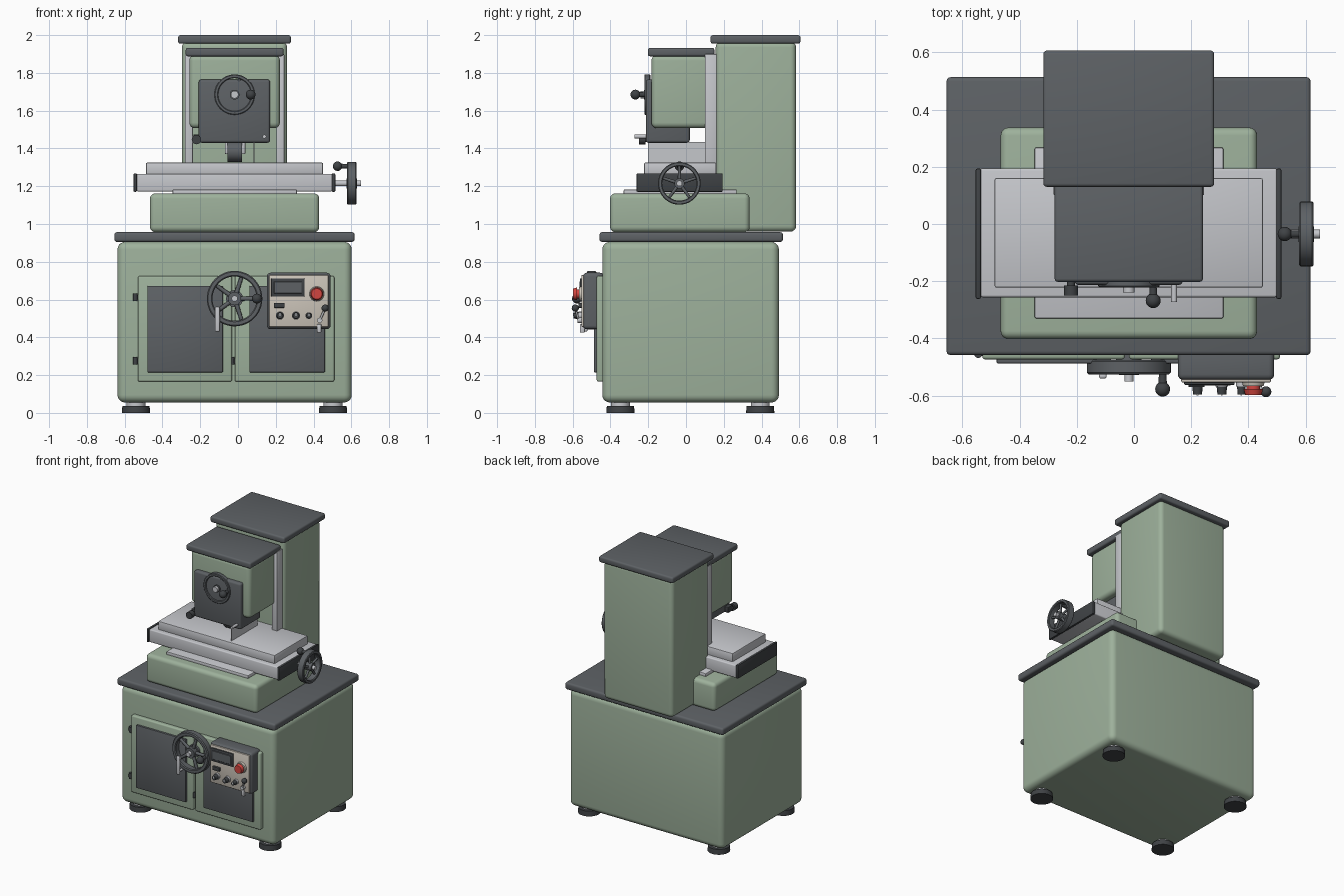
import bpy, bmesh
from math import pi, cos, sin
from mathutils import Vector, Matrix

if "Cube" in bpy.data.objects:
    bpy.data.objects.remove(bpy.data.objects["Cube"])


def material(name, rgb):
    m = bpy.data.materials.new(name)
    m.diffuse_color = (*rgb, 1)
    m.use_nodes = True
    m.node_tree.nodes["Principled BSDF"].inputs["Base Color"].default_value = m.diffuse_color
    return m


GREEN = material("green_paint", (0.34, 0.44, 0.33))
DARK = material("dark_paint", (0.11, 0.12, 0.13))
BLACK = material("black_plastic", (0.05, 0.055, 0.06))
STEEL = material("steel", (0.56, 0.57, 0.60))
BEIGE = material("panel_beige", (0.62, 0.57, 0.50))
RED = material("stop_red", (0.65, 0.06, 0.05))


def finish(bm, name, mat):
    me = bpy.data.meshes.new(name)
    bm.to_mesh(me)
    bm.free()
    ob = bpy.data.objects.new(name, me)
    bpy.context.collection.objects.link(ob)
    me.materials.append(mat)
    bpy.ops.object.select_all(action='DESELECT')
    ob.select_set(True)
    bpy.context.view_layer.objects.active = ob
    bpy.ops.object.shade_smooth_by_angle(angle=0.6)
    return ob


def box(name, x, y, z, mat, bevel=0.008, seg=3):
    """Bevelled box from (min, max) ranges."""
    bm = bmesh.new()
    bmesh.ops.create_cube(bm, size=1)
    for v in bm.verts:
        v.co = [(r[0] + r[1]) / 2 + c * (r[1] - r[0]) for r, c in zip((x, y, z), v.co)]
    if bevel:
        bmesh.ops.bevel(bm, geom=bm.edges[:], offset=bevel, segments=seg,
                        profile=0.5, affect='EDGES')
    return finish(bm, name, mat)


def rod_into(bm, a, b, r1, r2, sides=24):
    a, b = Vector(a), Vector(b)
    d = b - a
    mtx = Matrix.Translation((a + b) / 2) @ d.to_track_quat('Z', 'Y').to_matrix().to_4x4()
    bmesh.ops.create_cone(bm, cap_ends=True, segments=sides, radius1=r1, radius2=r2,
                          depth=d.length, matrix=mtx)


def rod(name, a, b, r, mat, r2=None, sides=24):
    bm = bmesh.new()
    rod_into(bm, a, b, r, r if r2 is None else r2, sides)
    return finish(bm, name, mat)


def ball(name, c, r, mat):
    bm = bmesh.new()
    bmesh.ops.create_uvsphere(bm, u_segments=20, v_segments=12, radius=r,
                              matrix=Matrix.Translation(c))
    return finish(bm, name, mat)


def handwheel(name, centre, axis, radius, rim, width, spokes, start, mat):
    """Rim of rectangular section, spokes and hub; wheel axis is X or Y."""
    bm = bmesh.new()
    w, c = width / 2, min(rim, width) * 0.2
    i, o = radius - rim, radius
    prof = [(i, -w + c), (i + c, -w), (o - c, -w), (o, -w + c),
            (o, w - c), (o - c, w), (i + c, w), (i, w - c)]
    n = 48
    rings = [[bm.verts.new((r * cos(2 * pi * k / n), r * sin(2 * pi * k / n), h))
              for r, h in prof] for k in range(n)]
    for k in range(n):
        a, b = rings[k], rings[(k + 1) % n]
        for j in range(8):
            m = (j + 1) % 8
            bm.faces.new((a[j], b[j], b[m], a[m]))
    for k in range(spokes):
        t = start + 2 * pi * k / spokes
        e = radius - rim * 0.6
        rod_into(bm, (0, 0, 0), (e * cos(t), e * sin(t), 0), radius * .085, radius * .065, 12)
    rod_into(bm, (0, 0, -width * .55), (0, 0, width * .55), radius * .24, radius * .24)
    bmesh.ops.recalc_face_normals(bm, faces=bm.faces[:])
    # local x, y, z to world columns
    cols = ((1, 0, 0), (0, 0, 1), (0, -1, 0)) if axis == 'Y' else ((0, 1, 0), (0, 0, 1), (1, 0, 0))
    rot = Matrix(cols).transposed().to_4x4()
    bm.transform(Matrix.Translation(centre) @ rot)
    return finish(bm, name, mat)


# cabinet, worktop and feet
box("cabinet", (-.638, .602), (-.443, .492), (.055, .905), GREEN, .04, 5)
box("cabinet_top", (-.655, .617), (-.458, .513), (.905, .957), DARK, .014)
for x in (-.54, .503):
    for y in (-.347, .393):
        rod("foot_pad", (x, y, 0), (x, y, .037), .075, BLACK, .072, 32)
        rod("foot_stem", (x, y, .03), (x, y, .07), .05, STEEL)

# doors with inset panels, hinges and pull
for side, x0, x1, p0, p1 in (("left", -.53, -.032, -.48, -.08), ("right", -.017, .51, .06, .46)):
    box(side + "_door", (x0, x1), (-.473, -.43), (.165, .725), GREEN, .01)
    box(side + "_door_panel", (p0, p1), (-.487, -.46), (.215, .672), DARK, .004, 2)
    for z in (.275, .612):
        rod(side + "_door_hinge", (x0 - .014, -.455, z - .02), (x0 - .014, -.455, z + .02), .013, BLACK)
        box(side + "_hinge_leaf", (x0 - .027, x0 + .005), (-.462, -.44), (z - .013, z + .013), BLACK, .002, 1)
box("door_pull", (-.122, -.096), (-.54, -.522), (.43, .562), STEEL, .007)
for z in (.45, .54):
    rod("door_pull_post", (-.109, -.465, z), (-.109, -.527, z), .008, STEEL)

# front handwheel
handwheel("front_handwheel", (-.018, -.5, .605), 'Y', .147, .03, .05, 5, 0, DARK)
rod("front_wheel_shaft", (-.018, -.45, .605), (-.018, -.55, .605), .016, STEEL)
rod("front_wheel_boss", (-.018, -.44, .605), (-.018, -.49, .605), .045, DARK)
rod("front_wheel_handle", (.1, -.5, .605), (.1, -.57, .605), .011, BLACK, .016)
ball("front_wheel_knob", (.1, -.577, .605), .026, BLACK)

# control box
box("control_box", (.153, .49), (-.545, -.435), (.443, .742), DARK, .02, 4)
box("control_face", (.165, .478), (-.554, -.535), (.455, .73), BEIGE, .005, 2)
box("display_frame", (.175, .352), (-.562, -.55), (.615, .712), BLACK, .004, 2)
box("display_glass", (.19, .337), (-.565, -.555), (.632, .695), DARK, .002, 1)
rod("stop_collar", (.417, -.55, .63), (.417, -.566, .63), .04, BEIGE, .036, 32)
rod("stop_stem", (.417, -.56, .63), (.417, -.58, .63), .024, RED)
rod("stop_button", (.417, -.576, .63), (.417, -.598, .63), .034, RED, .028, 32)
box("rocker_switch", (.19, .247), (-.57, -.55), (.556, .583), BLACK, .004, 2)
for x, r in ((.222, .022), (.307, .022), (.375, .018)):
    rod("dial_skirt", (x, -.55, .515), (x, -.568, .515), r, STEEL)
    rod("dial", (x, -.565, .515), (x, -.596, .515), r * .85, BLACK, r * .7)
    box("dial_mark", (x - .003, x + .003), (-.599, -.59), (.513, .513 + r * .7), STEEL, 0)
rod("switch_lever_pivot", (.433, -.54, .49), (.433, -.575, .49), .014, STEEL)
rod("switch_lever", (.433, -.568, .49), (.46, -.585, .55), .006, STEEL)
ball("switch_lever_ball", (.461, -.586, .555), .019, BLACK)
box("key_tab", (.418, .442), (-.562, -.535), (.425, .47), STEEL, .005, 2)

# machine bed, saddle and table
box("bed", (-.466, .43), (-.402, .337), (.957, 1.162), GREEN, .028, 5)
box("saddle_ways", (-.347, .312), (-.33, .268), (1.155, 1.183), STEEL, .006, 2)
box("table", (-.537, .5), (-.256, .194), (1.172, 1.265), STEEL, .008)
for x in (-.553, .497):
    box("table_end_cap", (x, x + .018), (-.262, .194), (1.17, 1.268), BLACK, .006, 2)
box("magnetic_chuck", (-.487, .45), (-.222, .16), (1.26, 1.325), STEEL, .006, 2)

# table handwheel
handwheel("table_handwheel", (.602, -.035, 1.215), 'X', .113, .022, .05, 5, pi / 2, DARK)
rod("table_wheel_shaft", (.5, -.035, 1.215), (.65, -.035, 1.215), .015, STEEL)
rod("table_wheel_handle", (.6, -.035, 1.306), (.53, -.035, 1.306), .011, BLACK, .014)
ball("table_wheel_knob", (.527, -.035, 1.306), .025, BLACK)

# column, slide rails and cap
box("column", (-.297, .26), (.157, .583), (.96, 1.965), GREEN, .03, 5)
box("column_cap", (-.317, .28), (.13, .606), (1.955, 2.0), DARK, .012)
for x in (-.281, .203):
    box("column_rail", (x, x + .042), (.1, .165), (1.165, 1.9), STEEL, .005, 2)

# grinding head
box("head", (-.258, .222), (-.183, .125), (1.507, 1.895), GREEN, .03, 5)
box("head_cap", (-.277, .241), (-.202, .15), (1.888, 1.932), DARK, .011)
box("wheel_guard", (-.208, .17), (-.213, .02), (1.43, 1.765), DARK, .014, 3)
rod("grinding_wheel", (-.055, -.037, 1.384), (.02, -.037, 1.384), .055, DARK, sides=40)
box("wheel_mount", (-.07, .04), (-.06, -.015), (1.37, 1.45), STEEL, .006, 2)
box("splash_plate", (.083, .087), (-.2, .1), (1.325, 1.435), STEEL, 0)

# head feed wheel, clamp knob and pins
handwheel("head_feed_wheel", (-.018, -.205, 1.685), 'Y', .107, .02, .032, 5, 0, DARK)
rod("head_wheel_hub", (-.018, -.2, 1.685), (-.018, -.24, 1.685), .02, STEEL)
rod("head_wheel_handle", (.067, -.2, 1.685), (.067, -.265, 1.685), .011, BLACK, .015)
ball("head_wheel_knob", (.067, -.268, 1.685), .026, BLACK)
rod("clamp_stem", (-.22, -.18, 1.447), (-.22, -.225, 1.447), .014, BLACK)
rod("clamp_knob", (-.22, -.215, 1.447), (-.22, -.25, 1.447), .025, BLACK)
box("clamp_bracket", (-.235, -.19), (-.2, -.15), (1.433, 1.475), BLACK, .004, 2)
rod("guard_pin", (.14, -.2, 1.463), (.14, -.272, 1.463), .01, STEEL)
